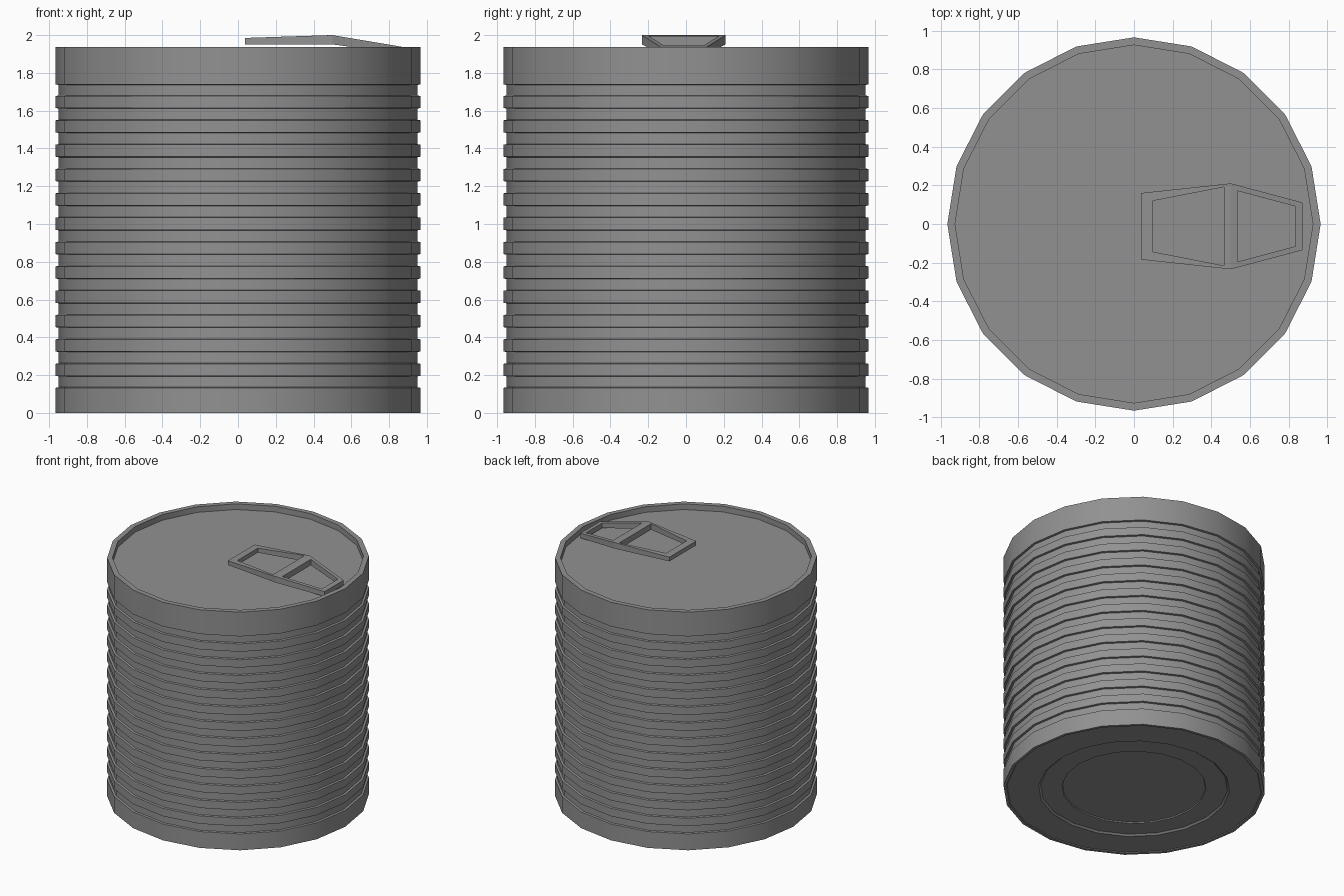
import bpy, bmesh
from math import cos, sin, pi, radians

if "Cube" in bpy.data.objects:
    bpy.data.objects.remove(bpy.data.objects["Cube"])

SIDES = 20
R, GROOVE = 0.965, 0.949

# Dark metal
metal = bpy.data.materials.new("dark_metal")
metal.diffuse_color = (0.285, 0.285, 0.285, 1)
metal.use_nodes = True
metal.node_tree.nodes["Principled BSDF"].inputs["Base Color"].default_value = metal.diffuse_color


def finish(name, bm):
    bmesh.ops.recalc_face_normals(bm, faces=bm.faces)
    mesh = bpy.data.meshes.new(name)
    bm.to_mesh(mesh)
    bm.free()
    mesh.materials.append(metal)
    obj = bpy.data.objects.new(name, mesh)
    bpy.context.collection.objects.link(obj)
    return obj


def lathe(name, profile):
    """Revolve (radius, z) points and cap both ends."""
    bm = bmesh.new()
    rings = [[bm.verts.new((r * cos(2 * pi * i / SIDES), r * sin(2 * pi * i / SIDES), z))
              for i in range(SIDES)] for r, z in profile]
    for a, b in zip(rings, rings[1:]):
        for i in range(SIDES):
            j = (i + 1) % SIDES
            bm.faces.new((a[i], a[j], b[j], b[i]))
    bm.faces.new(rings[0])
    bm.faces.new(rings[-1])
    return finish(name, bm)


# Can body: stepped base, ribbed wall, recessed lid
profile = [(0.528, 0.026), (0.532, 0.018), (0.69, 0.018), (0.705, 0.006),
           (0.938, 0.006), (0.943, 0.0), (R, 0.0), (R, 0.133), (GROOVE, 0.136)]
for i in range(12):
    mid = 0.228 + i * 0.1289
    profile += [(GROOVE, mid - 0.035), (R, mid - 0.032),
                (R, mid + 0.032), (GROOVE, mid + 0.035)]
profile += [(GROOVE, 1.736), (R, 1.739), (R, 1.936), (0.925, 1.936), (0.925, 1.89)]
can = lathe("can_body", profile)
bpy.context.view_layer.objects.active = can
can.select_set(True)
bpy.ops.object.shade_smooth_by_angle(angle=radians(30))


# Pull tab: a bent plate with two openings
def top_z(x):
    return 1.985 + (x - 0.037) * 0.033 if x < 0.5 else 2.0 - (x - 0.5) * 0.168


def bottom_z(x):
    return 1.951 if x < 0.5 else 1.951 - (x - 0.5) * 0.14


YC = -0.012
outer = [(0.037, 0.172), (0.5, 0.222), (0.872, 0.123)]
holes = [[(0.095, 0.131), (0.465, 0.203)], [(0.535, 0.183), (0.835, 0.103)]]

bm = bmesh.new()
cache = {}


def vert(x, y, top):
    key = (x, y, top)
    if key not in cache:
        cache[key] = bm.verts.new((x, YC + y, top_z(x) if top else bottom_z(x)))
    return cache[key]


def plate(points):
    for top in (True, False):
        bm.faces.new([vert(x, y, top) for x, y in points])


def wall(a, b):
    bm.faces.new([vert(*a, True), vert(*b, True), vert(*b, False), vert(*a, False)])


for k, hole in enumerate(holes):
    (x0, h0), (x1, h1) = hole
    (a, wa), (b, wb) = outer[k], outer[k + 1]
    # End strips and side strips around each opening
    plate([(a, -wa), (x0, -h0), (x0, h0), (a, wa)])
    plate([(x1, -h1), (b, -wb), (b, wb), (x1, h1)])
    for s in (1, -1):
        plate([(a, s * wa), (x0, s * h0), (x1, s * h1), (b, s * wb)])
        wall((a, s * wa), (b, s * wb))
        wall((x0, s * h0), (x1, s * h1))
    wall((x0, -h0), (x0, h0))
    wall((x1, -h1), (x1, h1))
for x, w in (outer[0], outer[2]):
    wall((x, -w), (x, w))
finish("pull_tab", bm)
